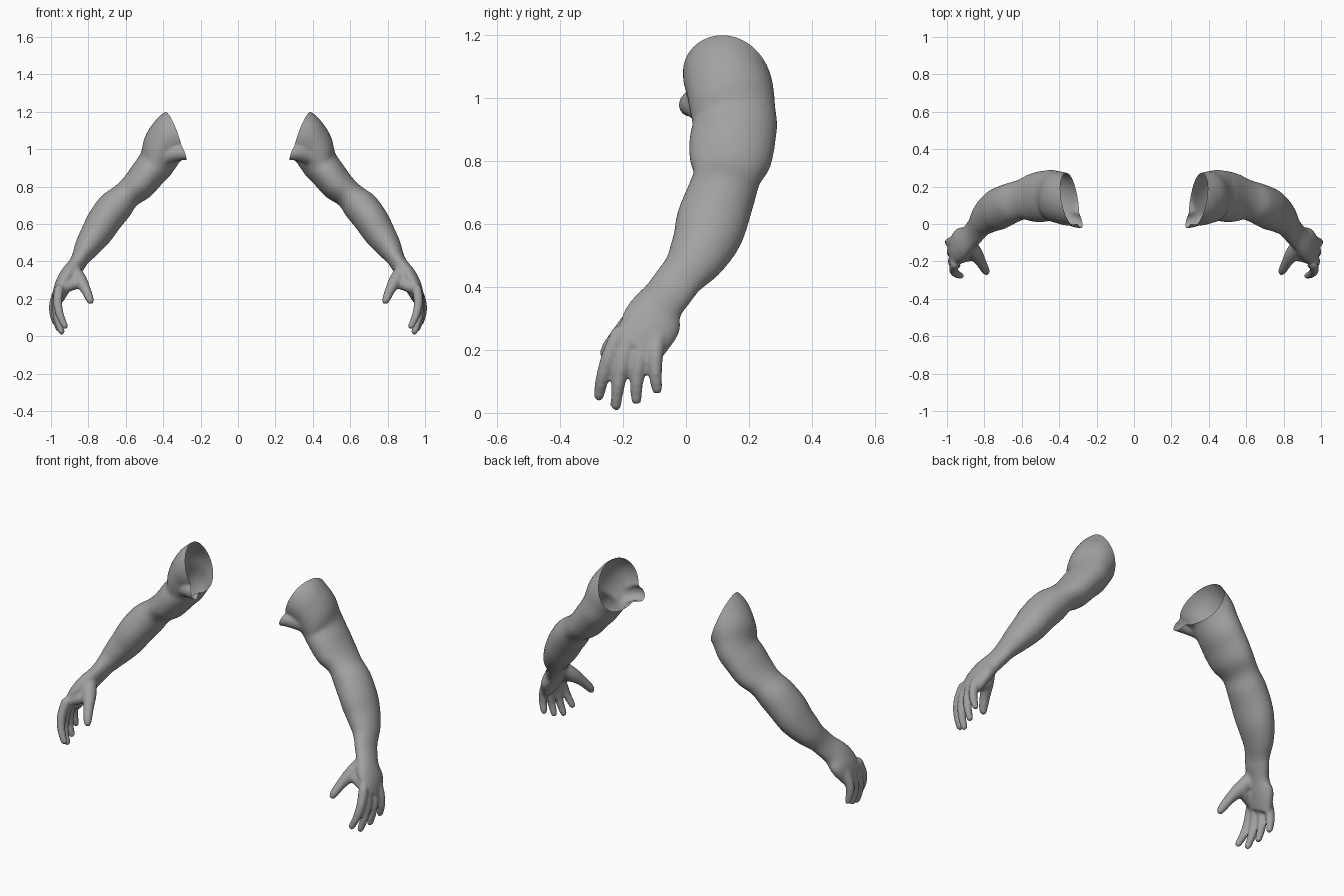
import bpy, bmesh, math
from mathutils import Vector, Matrix

old = bpy.data.objects.get("Cube")
if old:
    bpy.data.objects.remove(old)

skin = bpy.data.materials.new("plain grey")
skin.use_nodes = True
grey = (0.36, 0.36, 0.36, 1)
skin.diffuse_color = grey
skin.node_tree.nodes["Principled BSDF"].inputs["Base Color"].default_value = grey

bm = bmesh.new()


def spline(rows, steps=4):
    """Smooth curve through rows of numbers."""
    out = []
    for i in range(len(rows) - 1):
        a, b, c, d = (rows[max(0, min(len(rows) - 1, i + k))] for k in (-1, 0, 1, 2))
        for s in range(steps):
            t = s / steps
            out.append([q + t * ((r - p) + t * ((2 * p - 5 * q + 4 * r - e)
                        + t * (3 * q - p - 3 * r + e))) / 2
                        for p, q, r, e in zip(a, b, c, d)])
    return out + [list(rows[-1])]


def loft(frames, sides=28):
    """Closed skin over ellipses given as (centre, half axis, half axis)."""
    rings = []
    for c, u, v in frames:
        angles = [2 * math.pi * k / sides for k in range(sides)]
        rings.append([bm.verts.new(c + u * math.cos(a) + v * math.sin(a)) for a in angles])
    for r, s in zip(rings, rings[1:]):
        for k in range(sides):
            n = (k + 1) % sides
            bm.faces.new((r[k], r[n], s[n], s[k]))
    bm.faces.new(rings[0][::-1])
    bm.faces.new(rings[-1])


def limb(rows):
    """Rows: outer x, z, inner x, z, front y, back y."""
    rows = spline(rows)
    mids = [Vector(((r[0] + r[2]) / 2, (r[4] + r[5]) / 2, (r[1] + r[3]) / 2)) for r in rows]
    frames = []
    for i, r in enumerate(rows):
        along = mids[min(i + 1, len(mids) - 1)] - mids[max(i - 1, 0)]
        u = Vector((r[0] - r[2], 0, r[1] - r[3])) / 2
        v = u.cross(along).normalized()
        frames.append((mids[i], u, v * abs(v.y) * (r[5] - r[4]) / 2))
    loft(frames)


def digit(rows):
    """Round tube with ball ends; rows: x, y, z, radius."""
    rows = spline(rows)
    pts = [Vector(r[:3]) for r in rows]
    frames = []
    for i, p in enumerate(pts):
        along = pts[min(i + 1, len(pts) - 1)] - pts[max(i - 1, 0)]
        u = along.cross(Vector((0, 1, 0))).normalized()
        v = along.cross(u).normalized()
        frames.append((p, u * rows[i][3], v * rows[i][3]))
    loft(frames, 16)
    for i in (0, -1):
        bmesh.ops.create_uvsphere(bm, u_segments=16, v_segments=10, radius=rows[i][3],
                                  matrix=Matrix.Translation(pts[i]))


# Shoulder, upper arm, forearm, wrist and palm
limb([
    (.27, 1.24, .21, .97, -.01, .27),
    (.39, 1.2, .30, .94, -.01, .27),
    (.46, 1.13, .32, .92, 0, .28),
    (.50, 1.06, .34, .89, .01, .285),
    (.52, .98, .37, .85, .02, .29),
    (.56, .92, .41, .81, .01, .285),
    (.61, .85, .47, .745, .01, .27),
    (.66, .8, .54, .7, .02, .24),
    (.73, .75, .58, .64, 0, .225),
    (.79, .67, .63, .58, -.03, .205),
    (.83, .59, .685, .505, -.05, .175),
    (.865, .51, .745, .445, -.08, .125),
    (.885, .44, .795, .4, -.115, .065),
    (.905, .4, .82, .365, -.14, .035),
    (.95, .34, .855, .32, -.185, 0),
    (.98, .28, .89, .26, -.22, -.015),
    (.995, .21, .93, .2, -.25, -.06),
])

# Fingers: knuckle y, tip x, y, z
for ky, tx, ty, tz in ((-.215, .926, -.277, .055), (-.175, .944, -.223, .024),
                       (-.13, .96, -.158, .042), (-.088, .978, -.092, .076)):
    knuckle, tip = Vector((.957, ky, .25)), Vector((tx, ty, tz))
    path = []
    for t, r in ((0, .026), (.35, .025), (.7, .022), (1, .018)):
        p = knuckle.lerp(tip, t)
        bend = t * (1 - t)
        path.append((p.x + .08 * bend, p.y - .03 * bend, p.z, r))
    digit(path)

# Thumb and the web beside it
digit([(.88, -.11, .35, .04), (.845, -.16, .3, .038), (.815, -.21, .25, .028),
       (.797, -.243, .21, .024), (.789, -.255, .19, .02)])
digit([(.85, -.16, .29, .032), (.93, -.18, .26, .032)])

# Muscle fold at the front of the armpit
digit([(.25, .01, .975, .035), (.32, .025, .98, .042), (.42, .085, .95, .05)])

bmesh.ops.recalc_face_normals(bm, faces=bm.faces)
mesh = bpy.data.meshes.new("arm_base")
bm.to_mesh(mesh)
bm.free()

# Fuse the parts into one skin
base = bpy.data.objects.new("arm_base", mesh)
bpy.context.collection.objects.link(base)
fuse = base.modifiers.new("fuse", 'REMESH')
fuse.mode = 'VOXEL'
fuse.voxel_size = .008
soften = base.modifiers.new("soften", 'SMOOTH')
soften.factor = .5
soften.iterations = 8
fused = bpy.data.meshes.new_from_object(
    base.evaluated_get(bpy.context.evaluated_depsgraph_get()))
bpy.data.objects.remove(base)

# Open the shoulder end with a slanted cut, then mirror for the other side
for name, side in (("left_arm", 1), ("right_arm", -1)):
    bm = bmesh.new()
    bm.from_mesh(fused)
    out = Vector((.045, 0, .13)).cross(Vector((-.03, -.15, 0)))
    out *= -1 if out.x > 0 else 1
    bmesh.ops.bisect_plane(bm, geom=bm.verts[:] + bm.edges[:] + bm.faces[:],
                           plane_co=(.345, .13, 1.07), plane_no=out, clear_outer=True)
    if side < 0:
        bmesh.ops.scale(bm, vec=(-1, 1, 1), verts=bm.verts)
        bmesh.ops.reverse_faces(bm, faces=bm.faces)
    for f in bm.faces:
        f.smooth = True
    mesh = bpy.data.meshes.new(name)
    bm.to_mesh(mesh)
    bm.free()
    mesh.materials.clear()
    mesh.materials.append(skin)
    bpy.context.collection.objects.link(bpy.data.objects.new(name, mesh))
